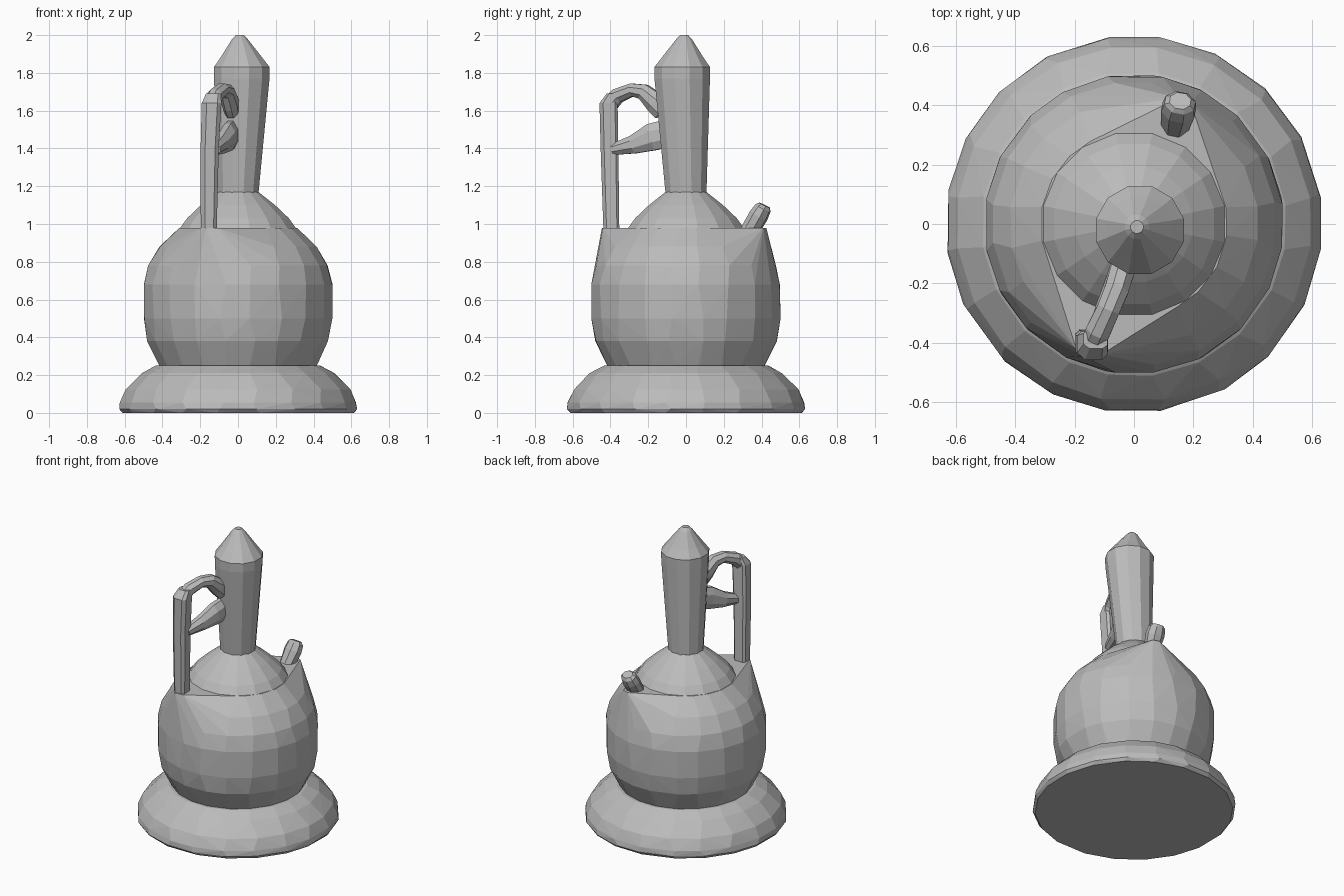
import bpy, bmesh, math, random
from mathutils import Vector

random.seed(4)
cube = bpy.data.objects.get("Cube")
if cube:
    bpy.data.objects.remove(cube, do_unlink=True)

grey = bpy.data.materials.new("plain grey")
grey.use_nodes = True
grey.diffuse_color = (0.5, 0.5, 0.5, 1)
grey.node_tree.nodes["Principled BSDF"].inputs["Base Color"].default_value = (0.5, 0.5, 0.5, 1)


def finish(name, bm):
    bmesh.ops.recalc_face_normals(bm, faces=bm.faces[:])
    mesh = bpy.data.meshes.new(name)
    bm.to_mesh(mesh)
    bm.free()
    mesh.materials.append(grey)
    obj = bpy.data.objects.new(name, mesh)
    bpy.context.collection.objects.link(obj)
    return obj


def ring(radius, z, sides, centre=(0, 0), jitter=0.0):
    step = math.tau / sides
    pts = []
    for i in range(sides):
        a = (i + 0.5 + random.uniform(-jitter, jitter)) * step
        pts.append(Vector((centre[0] + radius * math.cos(a),
                           centre[1] + radius * math.sin(a), z)))
    return pts


def loft(name, rings):
    """Skin matching rings of points and cap both ends."""
    bm = bmesh.new()
    rows = [[bm.verts.new(p) for p in r] for r in rings]
    n = len(rows[0])
    for low, high in zip(rows, rows[1:]):
        for i in range(n):
            j = (i + 1) % n
            bm.faces.new((low[i], low[j], high[j], high[i]))
    bm.faces.new(rows[0][::-1])
    bm.faces.new(rows[-1])
    return finish(name, bm)


def hull(name, points):
    """Faceted convex shell around the points."""
    bm = bmesh.new()
    for p in points:
        bm.verts.new(p)
    out = bmesh.ops.convex_hull(bm, input=bm.verts[:])
    junk = {g for g in out["geom_interior"] + out["geom_unused"]
            if isinstance(g, bmesh.types.BMVert)}
    bmesh.ops.delete(bm, geom=list(junk), context='VERTS')
    return finish(name, bm)


def tube(name, stations, sides=8):
    """Loft round sections along (x, y, z, half width, half height) stations."""
    centres = [Vector(s[:3]) for s in stations]
    rings = []
    for i, s in enumerate(stations):
        ahead = (centres[min(i + 1, len(centres) - 1)] - centres[max(i - 1, 0)]).normalized()
        side = ahead.cross(Vector((0, 0, 1))).normalized()
        up = side.cross(ahead)
        angles = [(k + 0.5) * math.tau / sides for k in range(sides)]
        rings.append([centres[i] + side * s[3] * math.cos(a) + up * s[4] * math.sin(a)
                      for a in angles])
    return loft(name, rings)


# Wide rounded foot
foot = [(0.62, 0), (0.636, 0.02), (0.632, 0.055), (0.60, 0.125), (0.515, 0.21), (0.44, 0.25)]
hull("base", [p for r, z in foot for p in ring(r, z, 20, jitter=0.12)])

# Round belly, drawn out to the feet of the handle and the spout
belly = [(0.405, 0.22), (0.425, 0.26), (0.485, 0.38), (0.505, 0.5), (0.505, 0.68),
         (0.48, 0.78), (0.42, 0.88), (0.315, 0.98)]
corners = [Vector((x, y, 0.98)) for x, y in
           ((-0.195, -0.42), (-0.17, -0.445), (-0.11, -0.44),
            (0.10, 0.39), (0.15, 0.425), (0.19, 0.41))]
hull("body", [p for r, z in belly for p in ring(r, z, 20, jitter=0.12)] + corners)

# Shoulder dome
shoulder = [(0.315, 0.975), (0.275, 1.03), (0.2, 1.10), (0.11, 1.17)]
loft("shoulder", [ring(r, z, 16) for r, z in shoulder])

# Flared neck with a pointed cap
neck = [(0.112, 1.16, 0.0), (0.152, 1.77, 0.02), (0.153, 1.83, 0.02),
        (0.115, 1.88, 0.018), (0.042, 1.98, 0.01), (0.022, 2.0, 0.01)]
loft("neck", [ring(r, z, 12, (c, -c)) for r, z, c in neck])

# Upright handle post
post = [(-0.155, -0.395, 0.96, 0.042, 0.042), (-0.15, -0.405, 1.4, 0.048, 0.047),
        (-0.14, -0.41, 1.64, 0.052, 0.048), (-0.13, -0.39, 1.69, 0.04, 0.03)]
loft("handle_post", [[Vector((x + w * sx, y + d * sy, z))
                      for sx, sy in ((-1, -0.5), (-0.5, -1), (0.6, -1), (1, -0.6),
                                     (1, 0.7), (0.7, 1), (-0.7, 1), (-1, 0.7))]
                     for x, y, z, w, d in post])

# Curved arm at the top and brace below it
tube("handle_arch", [(-0.145, -0.415, 1.62, 0.045, 0.045), (-0.12, -0.36, 1.68, 0.045, 0.042),
                     (-0.085, -0.285, 1.71, 0.042, 0.037), (-0.06, -0.225, 1.70, 0.044, 0.045),
                     (-0.04, -0.16, 1.64, 0.045, 0.06), (-0.03, -0.12, 1.60, 0.04, 0.06)])
tube("handle_brace", [(-0.125, -0.385, 1.395, 0.035, 0.032), (-0.09, -0.28, 1.42, 0.042, 0.052),
                      (-0.05, -0.18, 1.46, 0.045, 0.078), (-0.03, -0.10, 1.48, 0.04, 0.078)])

# Short slanted spout
tube("spout", [(0.14, 0.335, 0.96, 0.05, 0.05), (0.15, 0.385, 1.045, 0.062, 0.052),
               (0.155, 0.408, 1.085, 0.055, 0.045), (0.156, 0.415, 1.1, 0.038, 0.032)])
